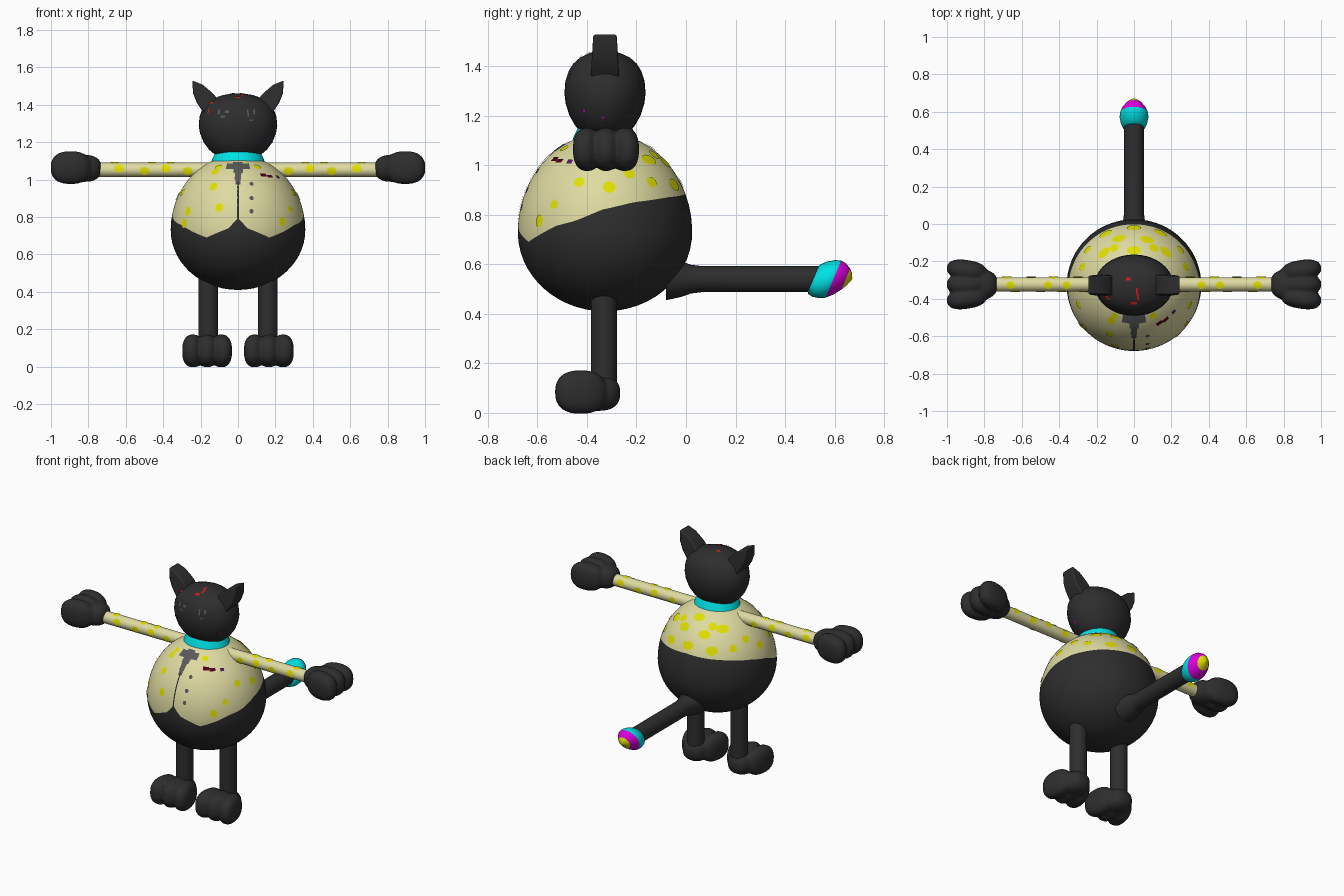
import bpy, bmesh, math
from math import sin, cos, pi, radians
from mathutils import Vector, Matrix
from mathutils.bvhtree import BVHTree

if "Cube" in bpy.data.objects:
    bpy.data.objects.remove(bpy.data.objects["Cube"])

CY = -0.327  # depth of the body axis


def mat(name, r, g, b):
    m = bpy.data.materials.new(name)
    m.diffuse_color = (r, g, b, 1)
    m.use_nodes = True
    m.node_tree.nodes["Principled BSDF"].inputs["Base Color"].default_value = m.diffuse_color
    return m


BLACK = mat("black fur", 0.027, 0.027, 0.027)
CREAM = mat("cream shirt", 0.74, 0.71, 0.36)
YELLOW = mat("yellow", 0.75, 0.75, 0.0)
CYAN = mat("cyan", 0.0, 0.76, 0.78)
MAGENTA = mat("magenta", 0.72, 0.0, 0.72)
GRAY = mat("gray", 0.1, 0.1, 0.1)
RED = mat("red", 0.7, 0.01, 0.01)
MAROON = mat("maroon", 0.075, 0.0, 0.01)
PURPLE = mat("purple", 0.09, 0.01, 0.13)


def finish(name, bm, mats, angle=40):
    me = bpy.data.meshes.new(name)
    bm.to_mesh(me)
    bm.free()
    ob = bpy.data.objects.new(name, me)
    bpy.context.collection.objects.link(ob)
    for m in mats:
        me.materials.append(m)
    bpy.ops.object.select_all(action='DESELECT')
    ob.select_set(True)
    bpy.context.view_layer.objects.active = ob
    bpy.ops.object.shade_smooth_by_angle(angle=radians(angle))
    return ob


def skin(name, rings, mats, row_mat=lambda i: 0, angle=40):
    """Bridge a list of closed rings, cap both ends; returns object and surface tree."""
    bm = bmesh.new()
    vs = [[bm.verts.new(p) for p in r] for r in rings]
    n = len(vs[0])
    for i in range(len(vs) - 1):
        for j in range(n):
            k = (j + 1) % n
            bm.faces.new((vs[i][j], vs[i][k], vs[i + 1][k], vs[i + 1][j])).material_index = row_mat(i)
    bm.faces.new(vs[0]).material_index = row_mat(0)
    bm.faces.new(vs[-1]).material_index = row_mat(len(vs) - 2)
    bmesh.ops.recalc_face_normals(bm, faces=bm.faces)
    tree = BVHTree.FromBMesh(bm)
    return finish(name, bm, mats, angle), tree


def ring(c, u, v, ru, rv, n=24):
    c, u, v = Vector(c), Vector(u), Vector(v)
    return [c + u * ru * cos(2 * pi * j / n) + v * rv * sin(2 * pi * j / n) for j in range(n)]


X, Y, Z = (1, 0, 0), (0, 1, 0), (0, 0, 1)

# Body: egg whose middle grid row follows the shirt hem
HEM = [(0, .795), (8, .74), (28, .69), (42, .72), (56, .755), (70, .775),
       (88, .82), (110, .85), (140, .87), (180, .885)]


def hem_lat(deg):
    a = min(deg, 360 - deg)
    for (a0, z0), (a1, z1) in zip(HEM, HEM[1:]):
        if a <= a1:
            z = z0 + (z1 - z0) * (a - a0) / (a1 - a0)
            break
    return math.asin((z - .73) / (.40 if z > .73 else .32))


def body_point(deg, lat):
    z = .73 + (.40 if lat > 0 else .32) * sin(lat)
    r, a = cos(lat), radians(deg)
    return (.36 * r * sin(a), CY - .352 * r * cos(a), z)


LOW, HIGH, COLS = 16, 16, 90
rows = []
for i in range(LOW + HIGH + 1):
    row = []
    for j in range(COLS):
        d = 360 * j / COLS
        h = hem_lat(d)
        e = pi / 2 - .01
        lat = -e + (h + e) * i / LOW if i <= LOW else h + (e - h) * (i - LOW) / HIGH
        row.append(body_point(d, lat))
    rows.append(row)
body, body_tree = skin("body", rows, [BLACK, CREAM], lambda i: int(i >= LOW))

# Collar and head
skin("collar", [ring((0, CY, z), X, Y, r, r * .93, 40) for z, r in
                ((1.07, .15), (1.11, .138), (1.15, .118))], [CYAN])
HEAD = [(1.125, .10), (1.135, .125), (1.16, .155), (1.20, .184), (1.25, .204), (1.29, .21),
        (1.34, .205), (1.38, .188), (1.41, .164), (1.435, .128), (1.452, .08), (1.46, .03)]
head, head_tree = skin("head", [ring((0, CY, z), X, Y, r, r * .78, 40) for z, r in HEAD], [BLACK])

# Ears: flared profile given depth
EAR = [(.245, 1.53), (.24, 1.46), (.22, 1.41), (.18, 1.35), (.10, 1.38),
       (.12, 1.445), (.15, 1.475), (.19, 1.508)]
for s, side in ((1, "left"), (-1, "right")):
    ear, _ = skin(side + "_ear", [[(s * x, y - .003 * (1 if y < CY else -1) * (1.5 - z) * 20, z) for x, z in EAR]
                                  for y in (CY - .049, CY + .049)], [BLACK])
    b = ear.modifiers.new("soft", 'BEVEL')
    b.width, b.segments = .008, 2


def paw(name, matrix):
    """Three fused toes and a heel, pointing to -y from the origin."""
    bm = bmesh.new()
    lumps = [((0, -.085, .08), (.08, .088, .072), 0)]
    lumps += [((o * .076, -.157, .084), (.054, .104, .088), o * .16) for o in (-1, 0, 1)]
    for c, r, yaw in lumps:
        vs = bmesh.ops.create_icosphere(bm, subdivisions=4, radius=1)['verts']
        rot = Matrix.Rotation(yaw, 3, 'Z')
        for v in vs:
            p = [math.copysign(abs(q) ** .82, q) * k for q, k in zip(v.co, r)]
            v.co = rot @ Vector(p) + Vector(c)
    bm.transform(matrix)
    ob = finish(name, bm, [BLACK])
    m = ob.modifiers.new("fuse", 'REMESH')
    m.mode, m.voxel_size, m.use_smooth_shade = 'VOXEL', .009, True
    m = ob.modifiers.new("soften", 'SMOOTH')
    m.factor, m.iterations = .5, 4


# Limbs
arm_trees = {}
for s, side in ((1, "left"), (-1, "right")):
    _, arm_trees[s] = skin(side + "_arm", [ring((s * x, CY + .004, 1.052), Y, Z, .038, .038)
                                           for x in (.15, .3, .45, .6, .78)], [CREAM])
    paw(side + "_hand", Matrix.Translation((s * .732, CY + .004, .98)) @
        Matrix.Rotation(s * pi / 2, 4, 'Z') @ Matrix.Diagonal((1, 1.035, 1, 1)))
    skin(side + "_leg", [ring((s * .159, -.331, z), X, Y, .053, .053) for z in (.08, .3, .52)], [BLACK])
    paw(side + "_foot", Matrix.Translation((s * .165, -.268, 0)))

# Tail and its slanted striped tip
skin("tail", [ring((0, y, .54), X, Z, r, r) for y, r in
              ((-.08, .085), (-.02, .072), (.02, .058), (.06, .053), (.54, .053))], [BLACK])
TIP = [(.512, .05), (.518, .06), (.54, .071), (.57, .077), (.595, .075), (.62, .063),
       (.645, .042), (.66, .024), (.67, .003)]
skin("tail_tip", [[(p.x, p.y + .42 * (p.z - .54), p.z) for p in ring((0, y, .54), X, Z, r, r)]
                  for y, r in TIP], [CYAN, MAGENTA, YELLOW],
     lambda i: 0 if i < 4 else 1 if i < 6 else 2)

# Painted details: thin patches wrapped onto a surface
AIM = {'front': lambda a, b: ((a, -3, b), (0, 1, 0)), 'back': lambda a, b: ((a, 3, b), (0, -1, 0)),
       'left': lambda a, b: ((3, a, b), (-1, 0, 0)), 'right': lambda a, b: ((-3, a, b), (1, 0, 0)),
       'top': lambda a, b: ((a, b, 3), (0, 0, -1))}


def patches(name, tree, material, view, spots, sides=10):
    """spots: (a, b, half width, half height) in the plane of the view."""
    bm = bmesh.new()
    for a, b, w, h in spots:
        o, d = AIM[view](a, b)
        loc, n, _, _ = tree.ray_cast(Vector(o), Vector(d))
        if loc is None:
            continue
        up = Vector((0, 1, 0) if view == 'top' else (0, 0, 1))
        up = (up - n * up.dot(n)).normalized()
        right = up.cross(n)
        k = 2 ** .5 if sides == 4 else 1
        rim = []
        for j in range(sides):
            t = 2 * pi * (j + .5) / sides
            q, qn, _, _ = tree.find_nearest(loc + right * w * k * cos(t) + up * h * k * sin(t))
            rim.append(bm.verts.new(q + qn * .004))
        mid = bm.verts.new(loc + n * .004)
        for j in range(sides):
            bm.faces.new((mid, rim[j], rim[(j + 1) % sides]))
    finish(name, bm, [material])


# Shirt dots
patches("front_dots", body_tree, YELLOW, 'front', [(x, z, .022, .025) for x, z in (
    (-.13, .96), (-.10, .85), (-.265, .83), (-.285, .765), (-.12, 1.04), (.235, .775))])
SIDE = [(-.49, 1.065, .02), (-.43, .93, .022), (-.31, .91, .026), (-.23, .965, .024),
        (-.14, .93, .024), (-.13, 1.04, .026)]
patches("left_dots", body_tree, YELLOW, 'left', [(y, z, r, r) for y, z, r in SIDE + [(-.53, .84, .018)]])
patches("right_dots", body_tree, YELLOW, 'right', [(y, z, r, r) for y, z, r in SIDE])
patches("back_dots", body_tree, YELLOW, 'back', [(x, z, .038, .028) for x, z in (
    (-.15, .92), (0, .93), (.14, .92), (-.08, 1.0), (.07, 1.01), (-.16, 1.03), (.17, 1.02), (0, 1.07))])
for s, side in ((1, "left"), (-1, "right")):
    for view, xs in (('front', (.27, .385, .5, .635)), ('back', (.3, .43, .55, .68))):
        patches(f"{side}_sleeve_{view}_dots", arm_trees[s], YELLOW, view,
                [(s * x, 1.045 + .015 * (i % 2), .026, .023) for i, x in enumerate(xs)])
    patches(side + "_sleeve_top_dots", arm_trees[s], YELLOW, 'top',
            [(s * x, CY, .022, .022) for x in (.36, .46, .66)])

# Shirt front: tie, opening, buttons and pocket trim
patches("tie", body_tree, GRAY, 'front', [(-.035, 1.07, .027, .025), (0, 1.065, .025, .05),
        (.035, 1.07, .027, .025), (0, 1.02, .017, .03), (0, .99, .013, .022)], 4)
patches("shirt_opening", body_tree, BLACK, 'front',
        [(0, .975 - .02 * i, .004, .012) for i in range(10)], 4)
patches("buttons", body_tree, GRAY, 'front', [(.072, z, .012, .013) for z in (.975, .90, .83)], 8)
patches("pocket_trim", body_tree, MAROON, 'front', [(.135, 1.022, .018, .011), (.168, 1.016, .018, .010)], 4)
patches("pocket_end", body_tree, PURPLE, 'front', [(.21, 1.012, .012, .010)], 4)

# Face marks
patches("eyes", head_tree, GRAY, 'front', [(-.10, 1.36, .006, .014), (-.08, 1.335, .012, .006),
        (-.058, 1.362, .010, .007), (.053, 1.355, .004, .02), (.085, 1.36, .005, .014), (.07, 1.318, .01, .004)], 4)
patches("brow_marks", head_tree, RED, 'front', [(-.155, 1.365, .004, .015), (-.14, 1.41, .014, .006),
        (0, 1.437, .015, .008)], 4)
patches("crown_marks", head_tree, RED, 'top', [(-.03, -.295, .012, .008), (.015, -.36, .005, .018),
        (.022, -.39, .005, .018)], 4)
patches("left_cheek_marks", head_tree, MAGENTA, 'left', [(-.41, 1.22, .007, .007), (-.335, 1.195, .007, .006)], 6)
